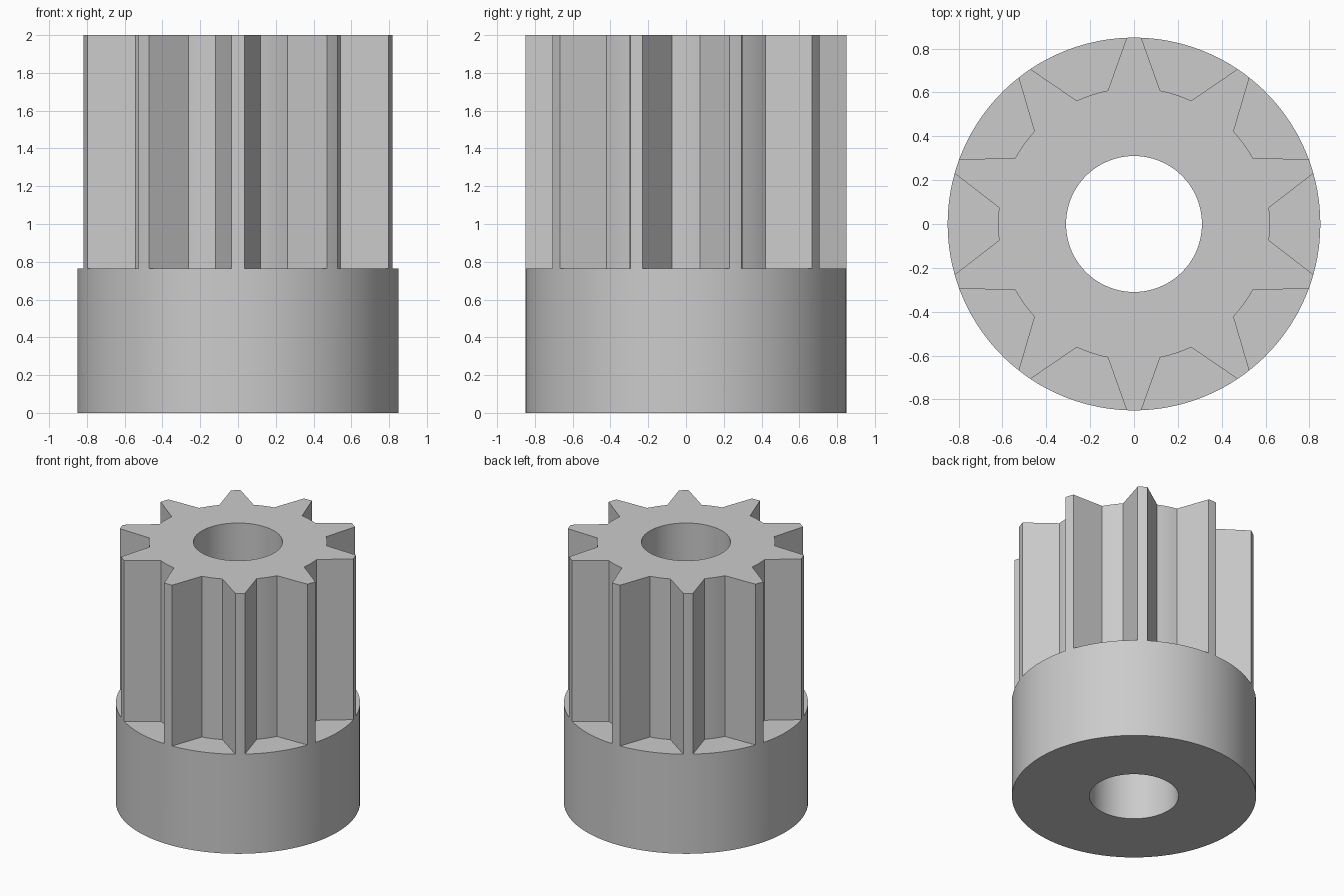
import bpy, bmesh
from math import sin, cos, radians

cube = bpy.data.objects.get("Cube")
if cube:
    bpy.data.objects.remove(cube, do_unlink=True)

TEETH, PITCH = 10, 36
R_OUT, R_ROOT, R_BORE = 0.85, 0.62, 0.31
SHOULDER, TOP = 0.765, 2.0
TIP, ROOT = 2.25, 11.1          # half angles of a tooth, in degrees


def polar(r, deg):
    return r * cos(radians(deg)), r * sin(radians(deg))


def flank_radius(deg):
    """Radius of the straight tooth flank at an angle from the tooth centre."""
    ax, ay = polar(R_OUT, TIP)
    bx, by = polar(R_ROOT, ROOT)
    dx, dy = bx - ax, by - ay
    c, s = polar(1, deg)
    return (ax * dy - ay * dx) / (c * dy - s * dx)


# Half a tooth: tip land, straight flank, curved root
half = [(0, R_OUT), (TIP, R_OUT)]
half += [(a, flank_radius(a)) for a in (5.2, 8.15)]
half += [(ROOT, R_ROOT), (14.5, R_ROOT), (18, R_ROOT)]
tooth = [(-a, r) for a, r in reversed(half[1:-1])] + half
profile = [(90 + PITCH * i + a, r) for i in range(TEETH) for a, r in tooth]

bm = bmesh.new()


def ring(z, radius=None):
    """A loop of vertices: a circle, or the tooth profile without a radius."""
    return [bm.verts.new((*polar(radius or r, a), z)) for a, r in profile]


# Loops run up the outside, over the top and down through the bore
loops = [ring(0, R_OUT), ring(SHOULDER, R_OUT), ring(SHOULDER), ring(TOP),
         ring(TOP, R_BORE), ring(0, R_BORE)]
n = len(profile)
for low, high in zip(loops, loops[1:] + loops[:1]):
    for i in range(n):
        j = (i + 1) % n
        bm.faces.new((low[i], low[j], high[j], high[i]))
bmesh.ops.remove_doubles(bm, verts=bm.verts, dist=1e-4)
bmesh.ops.recalc_face_normals(bm, faces=bm.faces)

mesh = bpy.data.meshes.new("pinion_gear")
bm.to_mesh(mesh)
bm.free()
gear = bpy.data.objects.new("pinion_gear", mesh)
bpy.context.collection.objects.link(gear)

# Plain grey finish
grey = bpy.data.materials.new("light grey")
grey.use_nodes = True
colour = (0.6, 0.6, 0.6, 1)
grey.diffuse_color = colour
grey.node_tree.nodes["Principled BSDF"].inputs["Base Color"].default_value = colour
mesh.materials.append(grey)

# Rounded walls smooth, tooth edges crisp
bpy.ops.object.select_all(action="DESELECT")
gear.select_set(True)
bpy.context.view_layer.objects.active = gear
bpy.ops.object.shade_smooth_by_angle(angle=radians(25))
